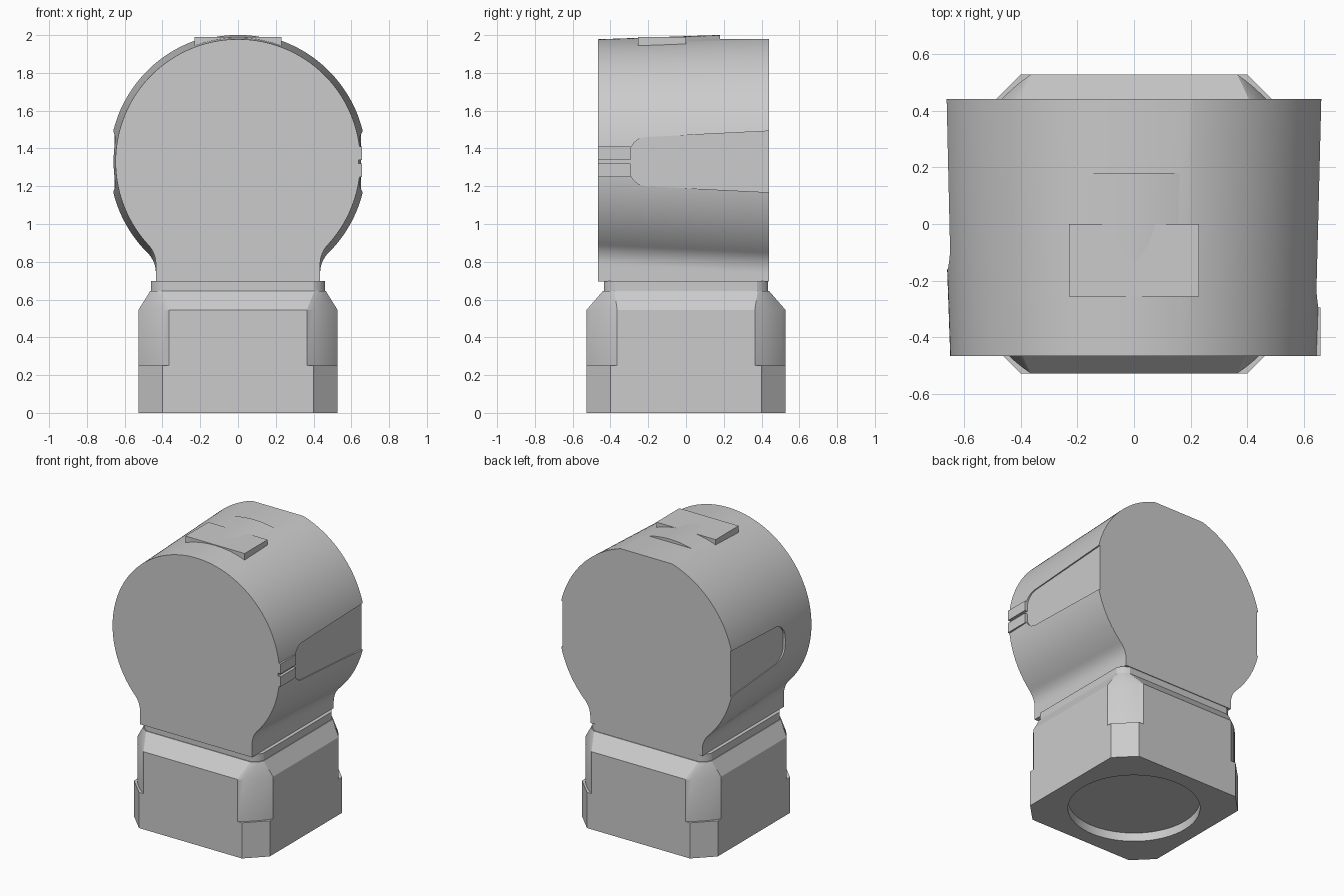
import bpy, bmesh
from math import sin, cos, pi, sqrt, asin, radians

if "Cube" in bpy.data.objects:
    bpy.data.objects.remove(bpy.data.objects["Cube"])

grey = bpy.data.materials.new("light grey")
grey.use_nodes = True
grey.diffuse_color = (0.6, 0.6, 0.6, 1)
grey.node_tree.nodes["Principled BSDF"].inputs["Base Color"].default_value = (0.6, 0.6, 0.6, 1)


def loft(name, loops):
    """Closed solid skinned through loops with equal point counts."""
    bm = bmesh.new()
    rings = [[bm.verts.new(p) for p in loop] for loop in loops]
    n = len(rings[0])
    for a, b in zip(rings, rings[1:]):
        for i in range(n):
            j = (i + 1) % n
            bm.faces.new((a[i], a[j], b[j], b[i]))
    bm.faces.new(rings[0])
    bm.faces.new(rings[-1])
    bmesh.ops.recalc_face_normals(bm, faces=bm.faces)
    mesh = bpy.data.meshes.new(name)
    bm.to_mesh(mesh)
    bm.free()
    mesh.materials.append(grey)
    obj = bpy.data.objects.new(name, mesh)
    bpy.context.collection.objects.link(obj)
    return obj


def box(name, x, y, z):
    return loft(name, [[(x[0], y[0], h), (x[1], y[0], h), (x[1], y[1], h), (x[0], y[1], h)] for h in z])


def activate(obj):
    bpy.ops.object.select_all(action='DESELECT')
    obj.select_set(True)
    bpy.context.view_layer.objects.active = obj


def cut(obj, cutter):
    cutter.hide_render = True
    mod = obj.modifiers.new("cut", 'BOOLEAN')
    mod.operation, mod.solver, mod.object = 'DIFFERENCE', 'EXACT', cutter
    activate(obj)
    bpy.ops.object.modifier_apply(modifier=mod.name)
    bpy.data.objects.remove(cutter)


def smooth(obj, angle=25):
    activate(obj)
    bpy.ops.object.shade_smooth_by_angle(angle=radians(angle))


# Round head: circle that flows through concave fillets into a straight neck
CENTRE, NECK, FILLET = 1.33, 0.435, 0.15


def head_profile(r, y, steps=90):
    fx = NECK + FILLET
    dz = sqrt((r + FILLET) ** 2 - fx ** 2)
    a = asin(fx / (r + FILLET))          # angle from straight down to the tangent point
    right = []
    for i in range(steps + 1):           # from the top down to the fillet
        t = (pi - a) * i / steps
        right.append((r * sin(t), CENTRE + r * cos(t)))
    for i in range(1, 13):               # concave fillet
        t = (pi / 2 - a) * i / 12
        right.append((fx - FILLET * sin(a + t), CENTRE - dz + FILLET * cos(a + t)))
    right.append((NECK, 0.695))
    pts = right + [(-x, z) for x, z in reversed(right[1:])]
    return [(x, y, z) for x, z in pts]


head = loft("round_head", [head_profile(0.648, -0.465), head_profile(0.68, 0.44)])
cut(head, box("top_cutter", (-1, 1), (0.18, 1), (1.98, 2.3)))


# Side recesses with rounded front ends
def recess(side, start, x_front, x_back):
    half = [(start, 0.05), (start + 0.008, 0.075), (start + 0.025, 0.1),
            (start + 0.05, 0.12), (start + 0.085, 0.13), (0.5, 0.165)]
    outline = [(y, CENTRE + h) for y, h in half] + [(y, CENTRE - h) for y, h in reversed(half)]

    def floor(y):
        return x_front + (x_back - x_front) * (y - start) / (0.44 - start)
    return loft("recess_cutter", [[(side * floor(y), y, z) for y, z in outline],
                                  [(side * 0.9, y, z) for y, z in outline]])


cut(head, recess(1, -0.3, 0.635, 0.65))
cut(head, recess(-1, -0.16, 0.642, 0.653))
smooth(head)

# Twin rails in front of the left recess
for name, low in (("lower_rail", 1.25), ("upper_rail", 1.34)):
    box(name, (0.6, 0.657), (-0.465, -0.295), (low, low + 0.07))
cut(head, box("groove_cutter", (0.638, 0.8), (-0.6, -0.295), (1.32, 1.34)))

# Flat pad on top
box("top_pad", (-0.23, 0.23), (-0.255, 0), (1.9, 1.99))


# Square base with cut corners
def corner_loop(hx, hy, c, z, bulge=0.0):
    pts = []
    for sx, sy in ((1, 1), (-1, 1), (-1, -1), (1, -1)):
        arc = []
        for i in range(7):
            t = i / 6
            push = bulge * 4 * t * (1 - t)
            arc.append((sx * (hx - c * t + push), sy * (hy - c * (1 - t) + push), z))
        pts += arc if sx * sy > 0 else arc[::-1]
    return pts


foot = loft("base_foot", [corner_loop(0.527, 0.527, 0.127, z) for z in (0, 0.25)])
bpy.ops.mesh.primitive_cylinder_add(vertices=96, radius=0.42, depth=0.12, location=(0, 0, 0))
cut(foot, bpy.context.object)
smooth(foot)

body = loft("base_body", [corner_loop(0.527, 0.527, 0.163, 0.25, 0.008),
                          corner_loop(0.527, 0.527, 0.163, 0.545, 0.008),
                          corner_loop(0.465, 0.44, 0.06, 0.645, 0.006)])
smooth(body)

# Narrow collar between base and head
collar = loft("collar", [corner_loop(0.46, 0.435, 0.06, z, 0.006) for z in (0.64, 0.697)])
smooth(collar)
